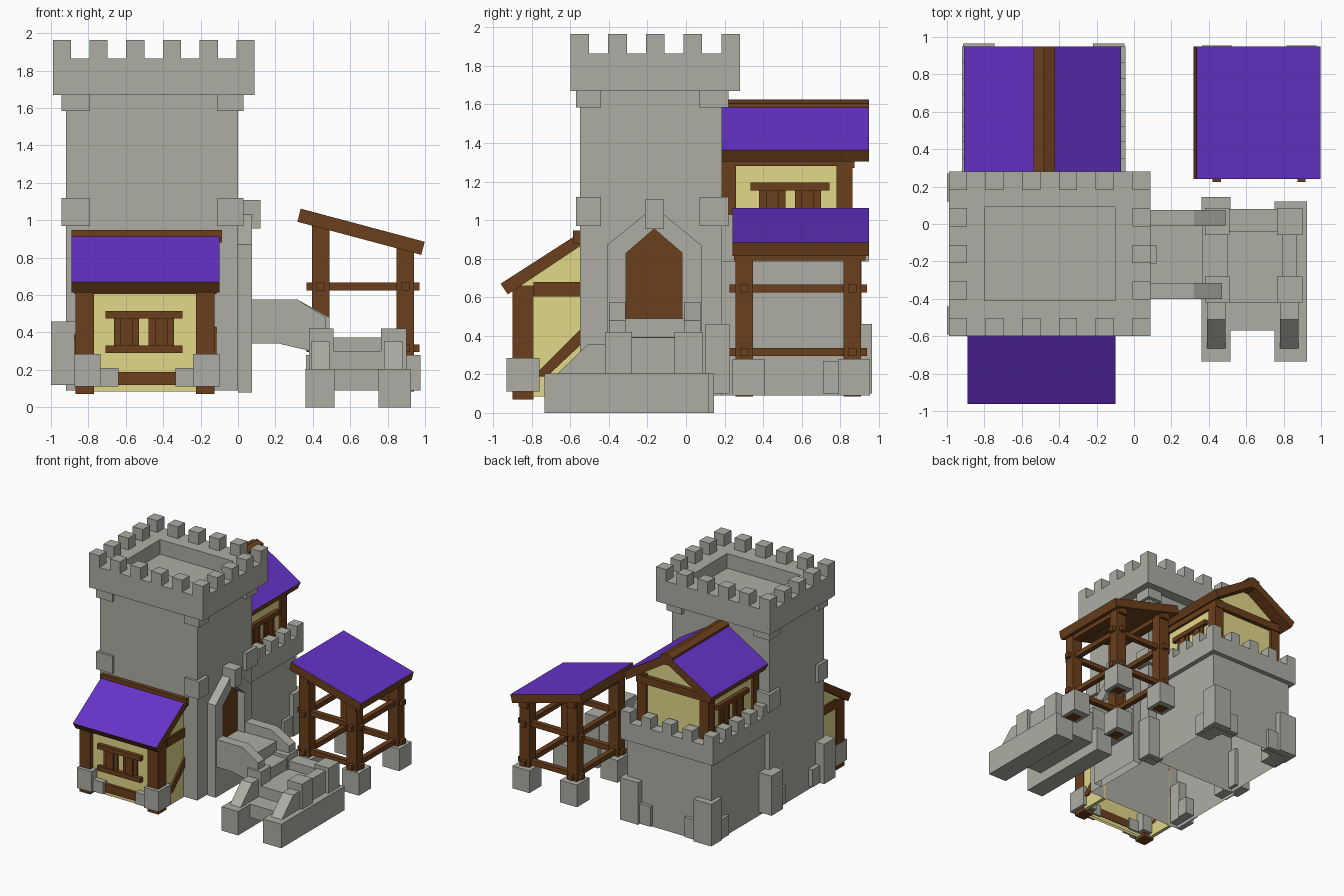
import bpy, bmesh

if "Cube" in bpy.data.objects:
    bpy.data.objects.remove(bpy.data.objects["Cube"])

def mat(name, c):
    m = bpy.data.materials.new(name)
    m.diffuse_color = (*c, 1)
    m.use_nodes = True
    m.node_tree.nodes["Principled BSDF"].inputs["Base Color"].default_value = m.diffuse_color
    return m

STONE = mat("grey stone", (0.42, 0.42, 0.375))
WOOD = mat("brown timber", (0.147, 0.050, 0.0115))
PLASTER = mat("yellow plaster", (0.76, 0.69, 0.25))
TILE = mat("purple roof", (0.13, 0.032, 0.575))

def prism(name, axis, pts, lo, hi, m, tile_top=False, hollow=False):
    """Extrude a 2D profile along x (pts = y,z) or y (pts = x,z)."""
    bm = bmesh.new()
    place = (lambda p: (lo, *p)) if axis == 'x' else (lambda p: (p[0], lo, p[1]))
    f = bm.faces.new([bm.verts.new(place(p)) for p in pts])
    ext = bmesh.ops.extrude_face_region(bm, geom=[f])
    d = hi - lo
    bmesh.ops.translate(bm, verts=[v for v in ext['geom'] if isinstance(v, bmesh.types.BMVert)],
                        vec=(d, 0, 0) if axis == 'x' else (0, d, 0))
    bmesh.ops.recalc_face_normals(bm, faces=bm.faces)
    bm.normal_update()
    if hollow:  # shell without a floor
        bmesh.ops.delete(bm, geom=[f for f in bm.faces if f.normal.z < -0.9], context='FACES_ONLY')
    me = bpy.data.meshes.new(name)
    me.materials.append(m)
    if tile_top:  # upward faces of a roof slab are tiled
        me.materials.append(TILE)
        for f in bm.faces:
            f.material_index = int(f.normal.z > 0.7)
    bm.to_mesh(me)
    bm.free()
    ob = bpy.data.objects.new(name, me)
    bpy.context.collection.objects.link(ob)
    return ob

def box(name, x0, x1, y0, y1, z0, z1, m=STONE, hollow=False):
    return prism(name, 'x', [(y0, z0), (y1, z0), (y1, z1), (y0, z1)], x0, x1, m, hollow=hollow)

def battlement(name, x0, x1, y0, y1, z0, z1, z2, t, size, nx, ny):
    """Parapet ring with evenly spaced merlons."""
    box(name + "_front", x0, x1, y0, y0 + t, z0, z1)
    box(name + "_back", x0, x1, y1 - t, y1, z0, z1)
    box(name + "_left", x0, x0 + t, y0 + t, y1 - t, z0, z1)
    box(name + "_right", x1 - t, x1, y0 + t, y1 - t, z0, z1)
    for i in range(nx):
        for j in range(ny):
            if i in (0, nx - 1) or j in (0, ny - 1):
                x = x0 + (x1 - x0 - size) * i / (nx - 1)
                y = y0 + (y1 - y0 - size) * j / (ny - 1)
                box(name + "_merlon", x, x + size, y, y + size, z1, z2)

def window(axis, centre, face, out, z):
    """Timber window: two rails and two shutters, on a wall facing x or y."""
    def part(name, a, b, d, z0, z1):
        n = sorted((face - out * 0.01, face + out * d))
        if axis == 'y':
            box(name, centre + a, centre + b, *n, z0, z1, WOOD)
        else:
            box(name, *n, centre + a, centre + b, z0, z1, WOOD)
    for zz in (z, z + 0.185):
        part("window_rail", -0.205, 0.205, 0.034, zz, zz + 0.04)
    for s in (-0.16, 0.025):
        part("window_shutter", s, s + 0.135, 0.014, z + 0.03, z + 0.19)
        part("window_bar", s + 0.035, s + 0.10, 0.025, z + 0.03, z + 0.19)

# Main tower
box("tower", -0.92, 0, -0.55, 0.187, 0.09, 1.74, hollow=True)
battlement("tower_parapet", -0.99, 0.088, -0.6, 0.28, 1.67, 1.865, 1.965, 0.19, 0.097, 6, 5)
for x0, x1 in ((-0.945, -0.79), (-0.11, 0.03)):
    for y0, y1 in ((-0.57, -0.44), (0.07, 0.22)):
        box("tower_corner_upper", x0, x1, y0, y1, 1.585, 1.68)
        box("tower_corner_middle", x0, x1, y0, y1, 0.97, 1.12)
for y0, y1 in ((-0.59, -0.44), (0.12, 0.27)):
    box("tower_foot_left", -1.0, -0.85, y0, y1, 0.12, 0.46)
    box("tower_foot_left_small", -0.96, -0.84, y0 - 0.1 if y0 > 0 else y1, y0 if y0 > 0 else y1 + 0.1, 0.12, 0.27)
box("tower_foot_right", -0.12, 0.03, 0.1, 0.225, 0.1, 0.46)

# Rear wing with its own battlements
box("wing", -0.88, -0.085, 0.187, 0.91, 0.09, 0.84, hollow=True)
battlement("wing_parapet", -0.92, -0.045, 0.18, 0.95, 0.785, 0.94, 1.03, 0.09, 0.09, 5, 5)
for x0, x1, s in ((-0.915, -0.745, 1), (-0.22, -0.05, -1)):
    box("wing_corner_foot", x0, x1, 0.82, 0.965, 0.1, 0.46)
    xs = sorted((x1 if s > 0 else x0, (x1 if s > 0 else x0) + s * 0.1))
    box("wing_foot_small", *xs, 0.85, 0.94, 0.1, 0.27)
    box("wing_foot_side", x0 + 0.01, x1 - 0.01, 0.71, 0.82, 0.1, 0.27)

# Timber house on the wing
prism("house_walls", 'y', [(-0.80, 0.82), (-0.16, 0.82), (-0.16, 1.34), (-0.48, 1.55), (-0.80, 1.34)],
      0.18, 0.84, PLASTER, hollow=True)
for x0, x1 in ((-0.82, -0.735), (-0.225, -0.14)):
    for y0, y1 in ((0.185, 0.26), (0.78, 0.865)):
        box("house_post", x0, x1, y0, y1, 0.83, 1.35, WOOD)
    box("house_top_beam", x0, x1, 0.19, 0.86, 1.28, 1.34, WOOD)
box("house_gable_beam", -0.82, -0.14, 0.79, 0.875, 1.27, 1.335, WOOD)
window('x', 0.54, -0.16, 1, 0.97)
window('x', 0.54, -0.80, -1, 0.97)
for s, w in ((-1, 0.43), (1, 0.41)):
    prism("house_roof", 'y', [(-0.48 + s * a, z) for a, z in
          ((w, 1.365), (0.0, 1.62), (0.0, 1.545), (w - 0.03, 1.305))], 0.187, 0.95, WOOD, True)
prism("house_ridge", 'y', [(-0.537, 1.605), (-0.48, 1.626), (-0.423, 1.605), (-0.423, 1.53), (-0.537, 1.53)],
      0.187, 0.95, WOOD)

# Front lean-to, open underneath
box("lean_to_front_wall", -0.86, -0.13, -0.86, -0.835, 0.085, 0.66, PLASTER, hollow=True)
for x0, x1, s in ((-0.86, -0.83, -1), (-0.16, -0.13, 1)):
    prism("lean_to_side_wall", 'x', [(-0.86, 0.085), (-0.55, 0.085), (-0.55, 0.9), (-0.86, 0.68)], x0, x1, PLASTER)
    face = x0 if s < 0 else x1
    out = sorted((face - s * 0.03, face + s * 0.015))
    box("lean_to_side_beam", *out, -0.79, -0.55, 0.605, 0.68, WOOD)
    prism("lean_to_brace", 'x', [(-0.79, 0.19), (-0.72, 0.19), (-0.55, 0.35), (-0.55, 0.43)], *out, WOOD)
for x0 in (-0.87, -0.225):
    box("lean_to_post", x0, x0 + 0.1, -0.9, -0.79, 0.07, 0.66, WOOD)
box("lean_to_front_beam", -0.86, -0.13, -0.88, -0.84, 0.605, 0.66, WOOD)
box("lean_to_front_sill", -0.78, -0.22, -0.885, -0.83, 0.12, 0.19, WOOD)
window('y', -0.503, -0.86, -1, 0.29)
prism("lean_to_roof", 'x', [(-0.962, 0.67), (-0.55, 0.935), (-0.55, 0.865), (-0.925, 0.615)], -0.89, -0.1, WOOD, True)
box("lean_to_ridge", -0.89, -0.085, -0.585, -0.545, 0.88, 0.947, WOOD)
for x0, xs in ((-0.875, -0.735), (-0.24, -0.335)):
    box("lean_to_foot", x0, x0 + 0.14, -0.93, -0.76, 0.11, 0.285)
    box("lean_to_foot_small", xs, xs + 0.095, -0.91, -0.82, 0.11, 0.21)

# Open shed
prism("shed_roof", 'y', [(0.335, 1.062), (0.998, 0.885), (0.98, 0.815), (0.318, 0.992)], 0.24, 0.95, WOOD, True)
for x, top in ((0.443, 0.98), (0.895, 0.86)):
    for y, yf in ((0.303, 0.325), (0.863, 0.872)):
        box("shed_post", x - 0.047, x + 0.047, y - 0.045, y + 0.045, 0.085, top, WOOD)
        box("shed_foot", x - 0.08, x + 0.08, yf - 0.083, yf + 0.083, 0.09, 0.28)
    for z in (0.295, 0.625):
        box("shed_side_rail", x - 0.022, x + 0.022, 0.225, 0.94, z, z + 0.042, WOOD)
    box("shed_top_plate", x - 0.04, x + 0.04, 0.25, 0.93, top - 0.07, top - 0.01, WOOD)
for y in (0.303, 0.863):
    for z in (0.295, 0.625):
        box("shed_cross_rail", 0.365, 0.97, y - 0.022, y + 0.022, z, z + 0.042, WOOD)

# Arched doorway on the right side of the tower
box("door_base", 0, 0.075, -0.41, 0.08, 0.08, 0.49, hollow=True)
prism("door_arch", 'x', [(-0.41, 0.49), (-0.41, 0.87), (-0.165, 1.07), (0.08, 0.87), (0.08, 0.49),
                         (-0.02, 0.49), (-0.02, 0.83), (-0.165, 0.955), (-0.31, 0.83), (-0.31, 0.49)], 0, 0.075, STONE)
prism("door", 'x', [(-0.31, 0.49), (-0.02, 0.49), (-0.02, 0.83), (-0.165, 0.955), (-0.31, 0.83)], 0.0, 0.009, WOOD)
box("door_keystone", -0.01, 0.12, -0.212, -0.115, 0.955, 1.107)

# Bridge from the door to the stair landing
for y0, y1, end in ((-0.4, -0.315, 0.47), (-0.01, 0.075, 0.49)):
    prism("bridge_side", 'y', [(0.0, 0.575), (0.32, 0.575), (end, 0.48), (end, 0.3), (0.37, 0.305),
                               (0.22, 0.34), (0.0, 0.34)], y0, y1, STONE)
prism("bridge_floor", 'y', [(0.05, 0.49), (0.37, 0.49), (0.37, 0.395), (0.5, 0.395), (0.5, 0.28),
                            (0.37, 0.305), (0.22, 0.34), (0.05, 0.34)], -0.315, -0.01, STONE)

# Stair and landing
box("stair_base_left", 0.36, 0.515, -0.735, 0.145, 0, 0.205)
box("stair_base_right", 0.75, 0.925, -0.735, 0.12, 0, 0.205)
box("stair_lower_step", 0.5, 0.77, -0.57, 0.08, 0.09, 0.205)
box("stair_landing", 0.48, 0.79, -0.42, 0.08, 0.2, 0.3)
box("landing_back_wall", 0.49, 0.79, -0.04, 0.08, 0.2, 0.372)
slope = [(-0.67, 0.2), (-0.51, 0.355), (-0.35, 0.355), (-0.35, 0.2)]
prism("stair_wall_left", 'x', slope, 0.39, 0.49, STONE)
prism("stair_wall_right", 'x', slope, 0.78, 0.88, STONE)
box("landing_right_wall", 0.79, 0.87, -0.35, 0.0, 0.2, 0.39)
for x0, x1 in ((0.38, 0.51), (0.765, 0.9)):
    for y0, y1 in ((-0.42, -0.28), (-0.06, 0.085)):
        box("landing_pier", x0, x1, y0, y1, 0.2, 0.42)
